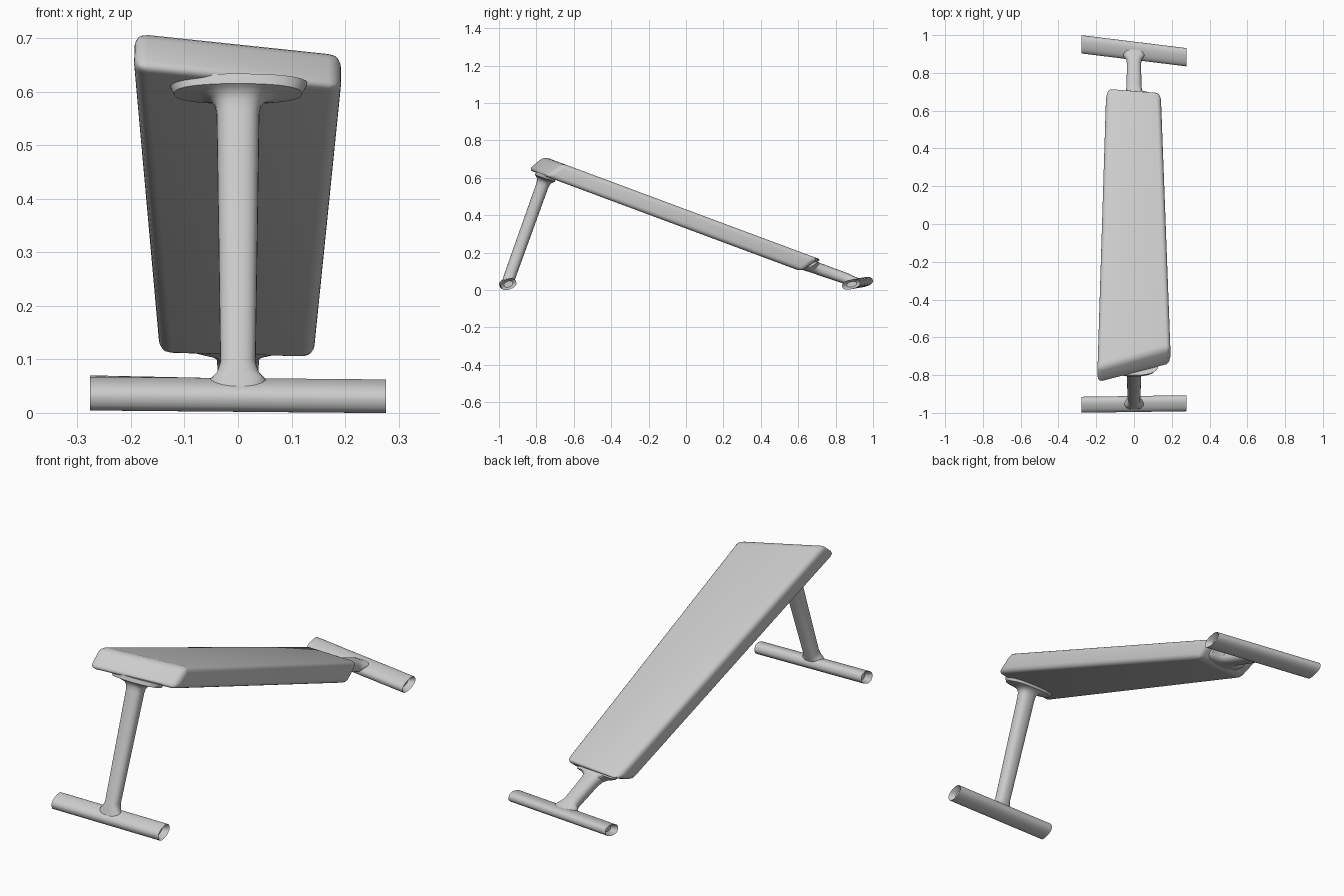
import bpy, bmesh, math
from mathutils import Vector

if "Cube" in bpy.data.objects:
    bpy.data.objects.remove(bpy.data.objects["Cube"])


def finish(bm, name, angle=40):
    bmesh.ops.recalc_face_normals(bm, faces=bm.faces)
    me = bpy.data.meshes.new(name)
    bm.to_mesh(me)
    bm.free()
    ob = bpy.data.objects.new(name, me)
    bpy.context.collection.objects.link(ob)
    bpy.ops.object.select_all(action='DESELECT')
    ob.select_set(True)
    bpy.context.view_layer.objects.active = ob
    bpy.ops.object.shade_smooth_by_angle(angle=math.radians(angle))
    return ob


def loft(name, sections, sides=28, p=2.4):
    """Skin rounded sections, each given as centre and two half-axes."""
    bm = bmesh.new()
    rings = []
    for c, u, v in sections:
        ring = []
        for i in range(sides):
            a = 2 * math.pi * i / sides
            cu, sv = math.cos(a), math.sin(a)
            k1 = math.copysign(abs(cu) ** (2 / p), cu)
            k2 = math.copysign(abs(sv) ** (2 / p), sv)
            ring.append(bm.verts.new(Vector(c) + Vector(u) * k1 + Vector(v) * k2))
        rings.append(ring)
    for r0, r1 in zip(rings, rings[1:]):
        for i in range(sides):
            j = (i + 1) % sides
            bm.faces.new((r0[i], r0[j], r1[j], r1[i]))
    bm.faces.new(rings[0])
    bm.faces.new(rings[-1])
    return finish(bm, name)


def foot(name, left, right, half_y, half_z, tilt):
    """Crossbar with rounded ends between two end centres."""
    c, s = math.cos(math.radians(tilt)), math.sin(math.radians(tilt))
    a, b = Vector(left), Vector(right)
    d = (b - a).normalized()
    r = 0.026
    steps = [math.radians(t) for t in (0, 22, 45, 68, 90)]
    ends = [(r * (1 - math.sin(t)), 0.55 + 0.45 * math.cos(math.pi / 2 - t)) for t in steps]
    prof = [(a + d * o, k) for o, k in ends] + [(b - d * o, k) for o, k in reversed(ends)]
    loft(name, [(q, Vector((0, c, s)) * half_y * k, Vector((0, -s, c)) * half_z * k)
                for q, k in prof])


# Tapered, skewed padded board
def top(x, y):
    return (x, y, 0.431 - 0.372 * y)


def bottom(x, y):
    return (x, y, 0.329 - 0.372 * y)


bm = bmesh.new()
t = [bm.verts.new(top(*q)) for q in
     ((-0.193, -0.765), (0.193, -0.655), (0.142, 0.705), (-0.148, 0.730))]
b = [bm.verts.new(bottom(*q)) for q in
     ((-0.196, -0.850), (0.194, -0.750), (0.142, 0.620), (-0.146, 0.595))]
bm.faces.new(t)
bm.faces.new(b[::-1])
for i in range(4):
    j = (i + 1) % 4
    bm.faces.new((t[i], b[i], b[j], t[j]))
bmesh.ops.bevel(bm, geom=list(bm.edges), offset=0.025, offset_type='OFFSET',
                segments=5, profile=0.5, affect='EDGES')
finish(bm, "board", 35)

# Front leg, flared into the underside of the board and into its foot
base, tip = Vector((0, -0.956, 0.035)), Vector((0, -0.748, 0.615))
n = Vector((0, 0.94, -0.34))
front = [(0.0, 0.055, 0.030), (0.045, 0.052, 0.031), (0.065, 0.040, 0.032),
         (0.10, 0.033, 0.032), (0.90, 0.040, 0.034), (0.93, 0.043, 0.036),
         (0.95, 0.052, 0.042), (0.962, 0.075, 0.050), (0.968, 0.120, 0.056),
         (1.0, 0.130, 0.056)]
loft("front_leg", [(base.lerp(tip, f), (w, 0, 0), n * h) for f, w, h in front])

# Back leg, flared into the low end of the board and into its foot
slant, perp = Vector((0, 0.84, 0.53)), Vector((0, 0.34, 0.94))
back = [(0.645, 0.100, 0.045, 0), (0.672, 0.095, 0.043, 0), (0.682, 0.065, 0.038, 0.2),
        (0.695, 0.046, 0.034, 0.5), (0.725, 0.040, 0.032, 1), (0.850, 0.037, 0.030, 1),
        (0.872, 0.042, 0.029, 1), (0.888, 0.056, 0.026, 1), (0.920, 0.060, 0.024, 1)]
loft("back_leg", [((0, y, 0.364 - 0.354 * y), (w, 0, 0), slant.lerp(perp, k).normalized() * h)
                  for y, w, h, k in back])

# Crossbar feet
foot("front_foot", (-0.277, -0.957, 0.036), (0.277, -0.949, 0.031), 0.043, 0.028, 20)
foot("back_foot", (-0.277, 0.951, 0.042), (0.277, 0.883, 0.030), 0.049, 0.025, 14)
